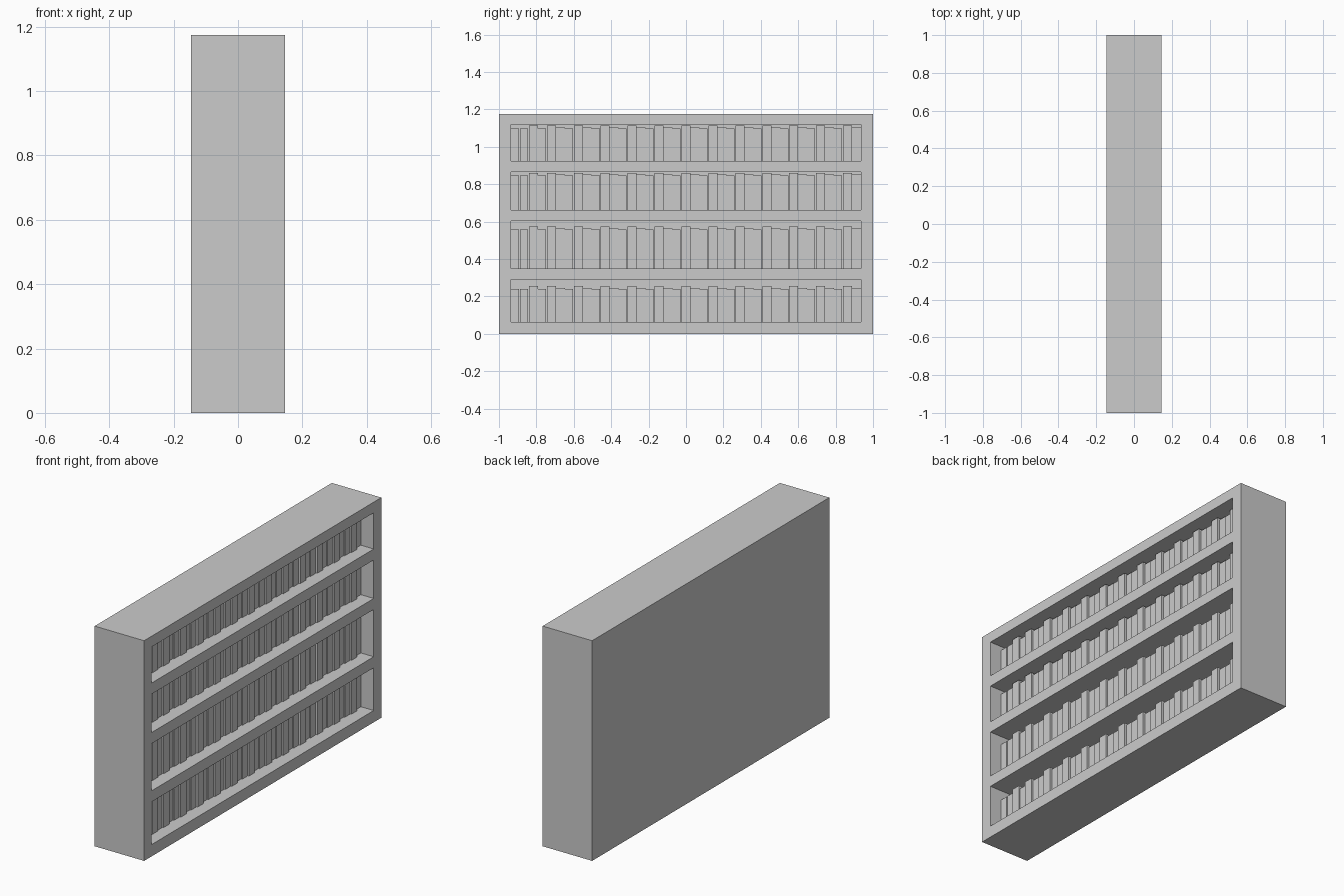
import bpy, bmesh
from mathutils import Matrix, Vector

if "Cube" in bpy.data.objects:
    bpy.data.objects.remove(bpy.data.objects["Cube"])

X, Y, H = 0.146, 1.0, 1.175      # half depth, half length, height
IN = 0.936                       # half length of the openings
BACK = -0.13                     # inner face of the back panel


def add_box(bm, lo, hi):
    lo, hi = Vector(lo), Vector(hi)
    m = Matrix.Translation((lo + hi) / 2) @ Matrix.Diagonal((*(hi - lo), 1))
    bmesh.ops.create_cube(bm, size=1, matrix=m)


def make(name, boxes):
    bm = bmesh.new()
    for lo, hi in boxes:
        add_box(bm, lo, hi)
    me = bpy.data.meshes.new(name)
    bm.to_mesh(me)
    bm.free()
    ob = bpy.data.objects.new(name, me)
    bpy.context.collection.objects.link(ob)


# Case: base, top, sides, back
make("base_board", [((-X, -Y, 0), (X, Y, 0.063))])
make("top_board", [((-X, -Y, 1.118), (X, Y, H))])
for name, s in (("left_side", -1), ("right_side", 1)):
    a, b = sorted((s * IN, s * Y))
    make(name, [((-X, a, 0.063), (X, b, 1.118))])
make("back_panel", [((-X, -IN, 0.063), (BACK, IN, 1.118))])

# Shelves
for i, (z0, z1) in enumerate(((0.291, 0.35), (0.602, 0.661), (0.866, 0.925))):
    make(f"shelf_{i + 1}", [((BACK, -IN, z0), (X, IN, z1))])

# Books: four mixed ones, then a repeating tall / medium / low group
kinds = {"T": (0.0, 0.082, 0.000), "M": (0.009, 0.070, 0.000), "L": (0.016, 0.076, 0.005)}
order = "LLTL" + "TML" * 11 + "TM"
step = 2 * IN / len(order)
rows = ((0.063, 0.255), (0.35, 0.573), (0.661, 0.861), (0.925, 1.113))
for r, (z0, z1) in enumerate(rows):
    books = []
    for i, k in enumerate(order):
        drop, front, gap = kinds[k]
        y = -IN + i * step
        books.append(((BACK, y, z0), (front, y + step - gap, z1 - drop)))
    make(f"books_row_{r + 1}", books)
